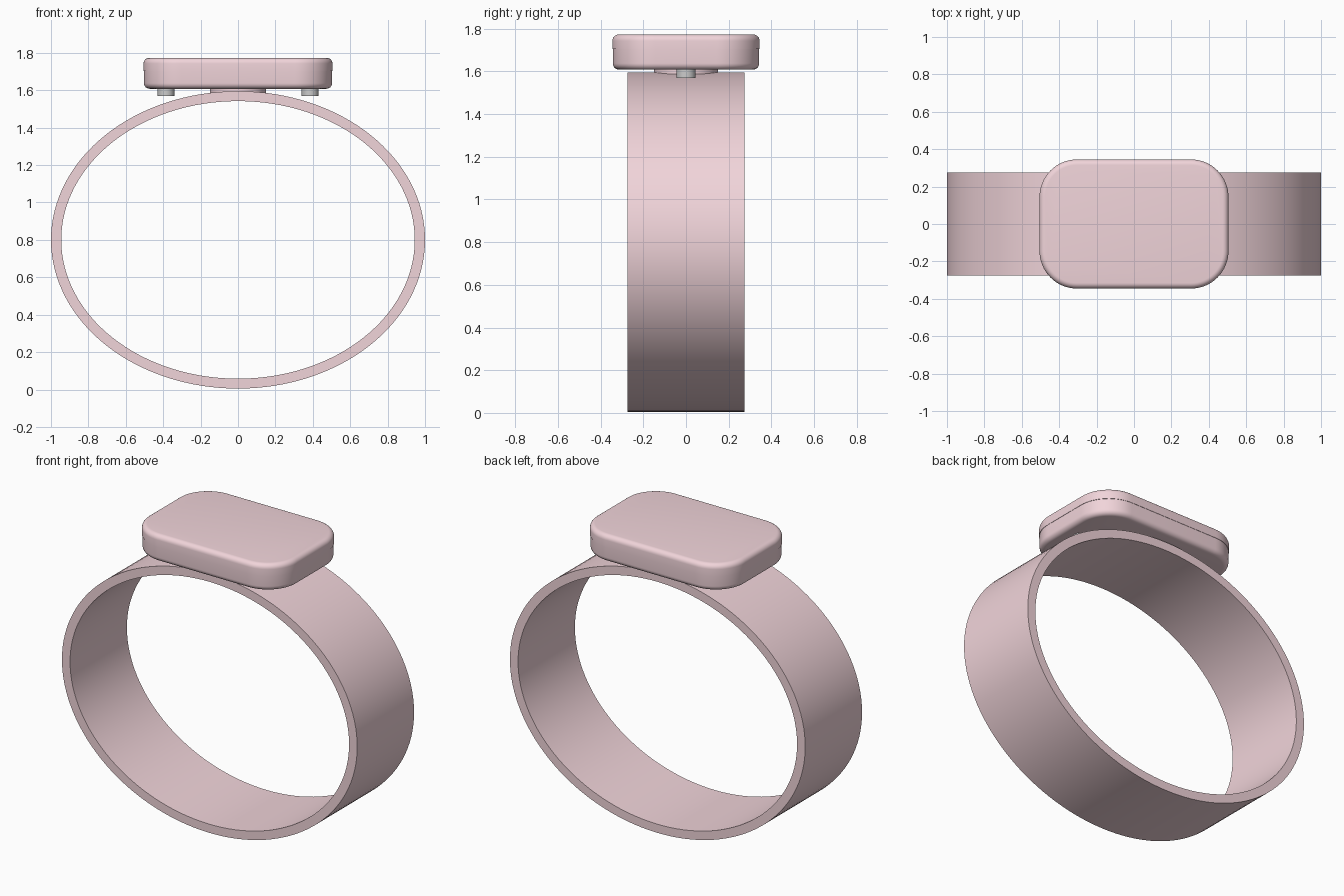
import bpy, bmesh, math

if "Cube" in bpy.data.objects:
    bpy.data.objects.remove(bpy.data.objects["Cube"])

pink = bpy.data.materials.new("pink")
pink.diffuse_color = (0.88, 0.66, 0.70, 1)
pink.use_nodes = True
pink.node_tree.nodes["Principled BSDF"].inputs["Base Color"].default_value = pink.diffuse_color


def finish(name, bm, mat=None):
    bmesh.ops.recalc_face_normals(bm, faces=bm.faces)
    mesh = bpy.data.meshes.new(name)
    bm.to_mesh(mesh)
    bm.free()
    obj = bpy.data.objects.new(name, mesh)
    bpy.context.collection.objects.link(obj)
    if mat:
        mesh.materials.append(mat)
    bpy.ops.object.select_all(action='DESELECT')
    bpy.context.view_layer.objects.active = obj
    obj.select_set(True)
    bpy.ops.object.shade_smooth_by_angle(angle=math.radians(35))
    return obj


def loft(bm, rings, closed=False):
    """Bridge rings of points; cap the ends unless the loft is closed."""
    loops = [[bm.verts.new(p) for p in ring] for ring in rings]
    pairs = list(zip(loops, loops[1:]))
    if closed:
        pairs.append((loops[-1], loops[0]))
    for a, b in pairs:
        for i in range(len(a)):
            j = (i + 1) % len(a)
            bm.faces.new((a[i], a[j], b[j], b[i]))
    if not closed:
        bm.faces.new(loops[0])
        bm.faces.new(loops[-1])


def rounded_rect(hx, hy, r, z, steps=16):
    pts = []
    for k, (sx, sy) in enumerate([(1, 1), (-1, 1), (-1, -1), (1, -1)]):
        for i in range(steps + 1):
            a = math.pi / 2 * (k + i / steps)
            pts.append((sx * (hx - r) + r * math.cos(a), sy * (hy - r) + r * math.sin(a), z))
    return pts


def cylinder(name, x, r, z0, z1, mat=None):
    bm = bmesh.new()
    ring = [(x + r * math.cos(math.tau * i / 48), r * math.sin(math.tau * i / 48)) for i in range(48)]
    loft(bm, [[(px, py, z) for px, py in ring] for z in (z0, z1)])
    return finish(name, bm, mat)


# Oval wrist band with a rectangular cross-section
bm = bmesh.new()
section = [(1.0, 0.795, -0.275), (1.0, 0.795, 0.275), (0.945, 0.742, 0.275), (0.945, 0.742, -0.275)]
loft(bm, [[(rx * math.cos(math.tau * i / 128), y, 0.8 + rz * math.sin(math.tau * i / 128))
           for i in range(128)] for rx, rz, y in section], closed=True)
finish("band", bm, pink)

# Case: lower shell plus upper cover, edges rounded
b = 0.03
arc = [math.pi / 2 * i / 6 for i in range(7)]
shell = [(b * (1 - math.sin(a)), 1.608 + b * (1 - math.cos(a))) for a in arc] + [(0, 1.708)]
cover = [(0, 1.704)] + [(b * (1 - math.cos(a)), 1.773 - b * (1 - math.sin(a))) for a in arc]
for name, profile, grow in (("case_shell", shell, 0), ("case_cover", cover, 0.002)):
    bm = bmesh.new()
    loft(bm, [rounded_rect(0.503 + grow - d, 0.343 + grow - d, 0.2 - d, z) for d, z in profile])
    finish(name, bm, pink)

# Round mount joining case to band, and two grey pins under the case
cylinder("mount", 0, 0.15, 1.56, 1.63, pink)
for side, x in (("left", -0.385), ("right", 0.385)):
    cylinder("pin_" + side, x, 0.045, 1.57, 1.63)
